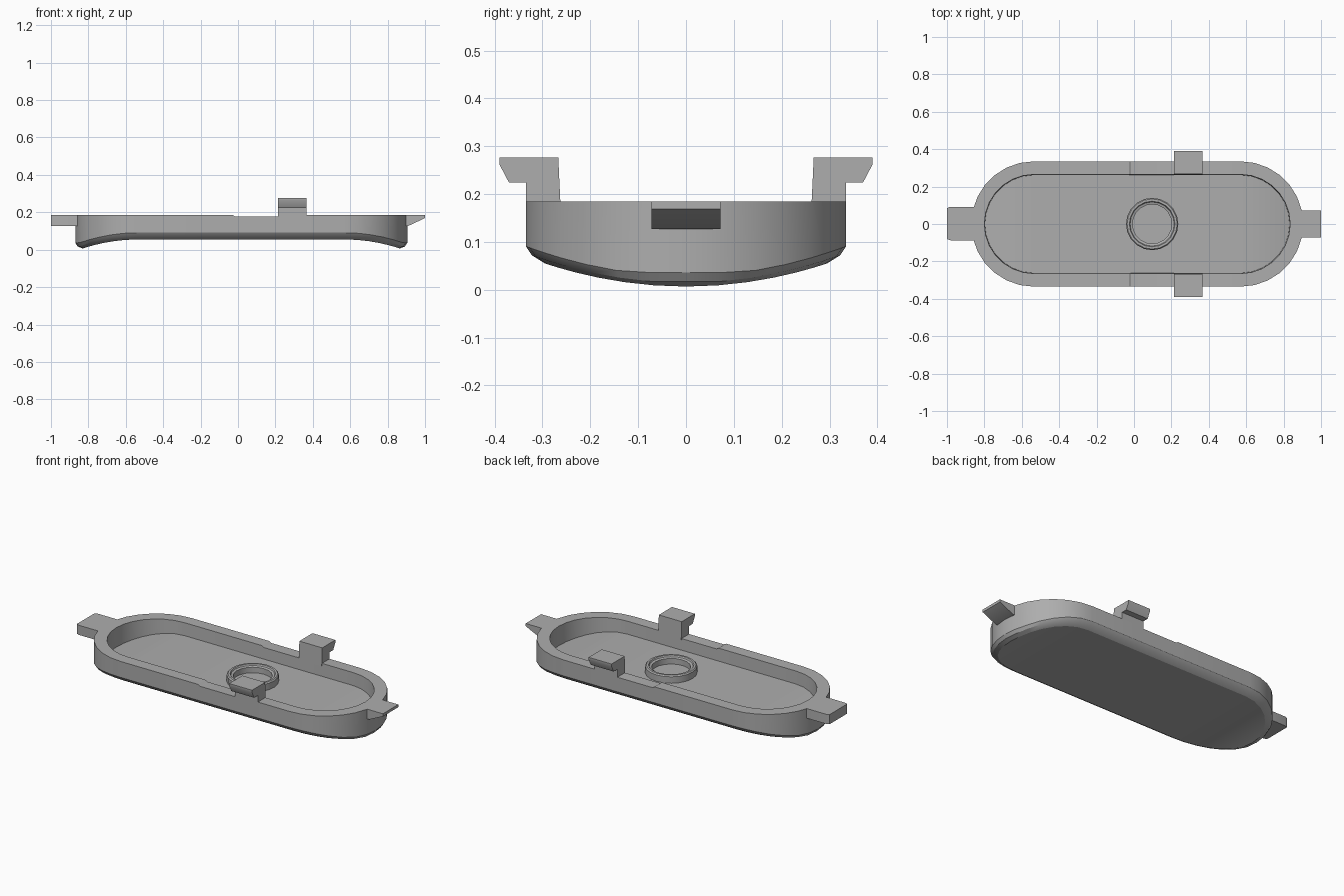
import bpy, bmesh, math

if "Cube" in bpy.data.objects:
    bpy.data.objects.remove(bpy.data.objects["Cube"])

GREY = (0.42, 0.42, 0.42, 1)
mat = bpy.data.materials.new("plain grey")
mat.use_nodes = True
mat.diffuse_color = GREY
mat.node_tree.nodes["Principled BSDF"].inputs["Base Color"].default_value = GREY

RADIUS, LEFT_X, RIGHT_X, TOP = 0.335, -0.535, 0.57, 0.185
MID_X, HALF = (LEFT_X + RIGHT_X) / 2, (RIGHT_X - LEFT_X) / 2


def finish(name, bm):
    bmesh.ops.recalc_face_normals(bm, faces=bm.faces[:])
    mesh = bpy.data.meshes.new(name)
    bm.to_mesh(mesh)
    bm.free()
    mesh.materials.append(mat)
    obj = bpy.data.objects.new(name, mesh)
    bpy.context.collection.objects.link(obj)
    bpy.ops.object.select_all(action="DESELECT")
    obj.select_set(True)
    bpy.context.view_layer.objects.active = obj
    bpy.ops.object.shade_smooth_by_angle(angle=math.radians(28))
    return obj


def prism(name, start, end):
    """Solid between two matching outlines."""
    bm = bmesh.new()
    a = [bm.verts.new(p) for p in start]
    b = [bm.verts.new(p) for p in end]
    bm.faces.new(a)
    bm.faces.new(b)
    for i in range(len(a)):
        j = (i + 1) % len(a)
        bm.faces.new((a[i], a[j], b[j], b[i]))
    return finish(name, bm)


def underside(x):
    """Flat in the middle, drooping towards both ends."""
    t = max(0, abs(x - MID_X) - HALF) / 0.315
    return 0.055 * (1 - min(1, t) ** 2)


def rim_height(x):
    """Shallow recess along each long side, ending at the clips."""
    return TOP - 0.008 if -0.02 < x < 0.25 else TOP


def half_outline(inset, steps=7):
    """Front half of the rounded outline, left tip to right tip."""
    r = RADIUS - inset
    quarter = [math.pi / 2 * i / steps for i in range(steps + 1)]
    pts = [(LEFT_X - r * math.cos(a), -r * math.sin(a)) for a in quarter]
    pts += [(x, -r) for x in (-0.028, -0.015, 0.24, 0.26)]
    pts += [(RIGHT_X + r * math.sin(a), -r * math.cos(a)) for a in quarter]
    return pts


# Tray: rings from the underside, up the outer wall, over the rim, to the floor
bm = bmesh.new()
layers = [
    (0.04, underside),
    (0.013, lambda x: underside(x) + 0.017),
    (0.0, lambda x: underside(x) + 0.036),
    (0.0, rim_height),
    (0.07, rim_height),
    (0.073, lambda x: underside(x) + 0.055),
]
rings = []
for inset, height in layers:
    front = half_outline(inset)
    back = [(x, -y) for x, y in front[-2:0:-1]]
    rings.append([bm.verts.new((x, y, height(x))) for x, y in front + back])
count = len(rings[0])
for low, high in zip(rings, rings[1:]):
    for i in range(count):
        j = (i + 1) % count
        bm.faces.new((low[i], low[j], high[j], high[i]))
# Underside and floor: strips across the width
for ring in (rings[0], rings[-1]):
    for i in range(count // 2):
        strip = [ring[i], ring[i + 1], ring[-i - 1], ring[-i % count]]
        bm.faces.new(list(dict.fromkeys(strip)))
finish("tray", bm)

# Round socket on the floor: lathed profile of (radius, height)
bm = bmesh.new()
profile = [(0.14, 0.10), (0.14, 0.148), (0.134, 0.155), (0.122, 0.155),
           (0.118, 0.147), (0.105, 0.143), (0.105, 0.10)]
SIDES = 20
loops = []
for r, z in profile:
    angles = [2 * math.pi * k / SIDES for k in range(SIDES)]
    loops.append([bm.verts.new((0.097 + r * math.cos(a), r * math.sin(a), z)) for a in angles])
for a, b in zip(loops, loops[1:] + loops[:1]):
    for i in range(SIDES):
        j = (i + 1) % SIDES
        bm.faces.new((a[i], a[j], b[j], b[i]))
finish("floor_socket", bm)

# Hooked clips on both long sides
hook = [(0.262, 0.17), (0.267, 0.276), (0.39, 0.276), (0.39, 0.262),
        (0.37, 0.224), (0.335, 0.224), (0.335, 0.17)]
for name, side in (("front_clip", -1), ("back_clip", 1)):
    prism(name, [(0.215, side * y, z) for y, z in hook],
          [(0.365, side * y, z) for y, z in hook])

# Square end tab with eased corners
tab = [(-0.82, -0.087), (-0.982, -0.087), (-1, -0.08),
       (-1, 0.085), (-0.982, 0.092), (-0.82, 0.092)]
prism("right_end_tab", [(x, y, 0.128) for x, y in tab], [(x, y, TOP) for x, y in tab])

# Wedge end tab with sloping underside
wedge = [(0.85, TOP), (1, TOP), (1, 0.169), (0.91, 0.127), (0.85, 0.127)]
prism("left_end_tab", [(x, -0.072, z) for x, z in wedge],
      [(x, 0.072, z) for x, z in wedge])
